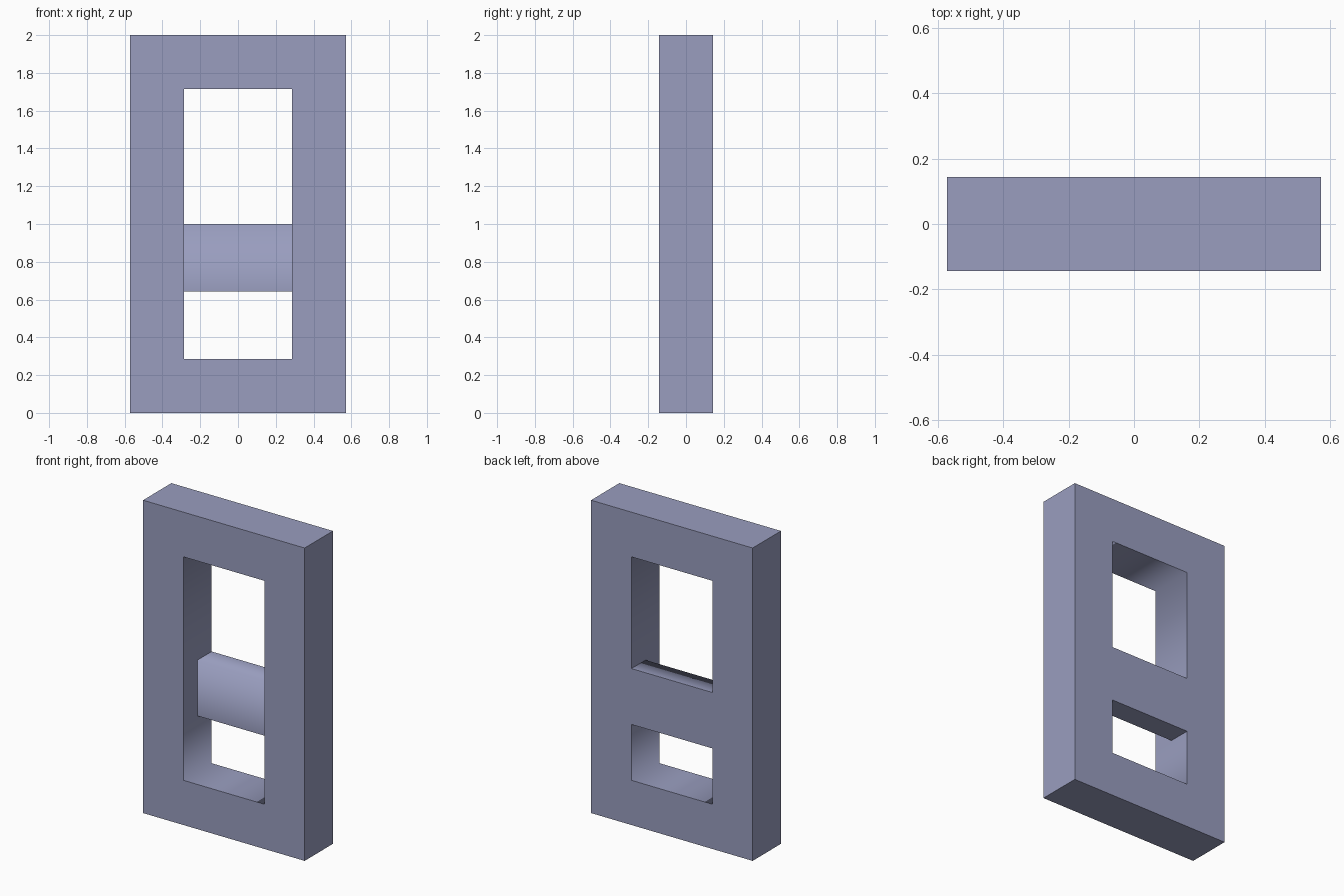
import bpy, bmesh

if "Cube" in bpy.data.objects:
    bpy.data.objects.remove(bpy.data.objects["Cube"])

U = 2 / 14                      # module: the frame is 8 x 2 x 14 modules
XS = [-4, -2, 2, 4]
YS = [-1, 0, 1]
ZS = [0, 2, 4.5, 7, 12, 14]

mat = bpy.data.materials.new("blue grey")
mat.diffuse_color = (0.32, 0.34, 0.52, 1)
mat.use_nodes = True
mat.node_tree.nodes["Principled BSDF"].inputs["Base Color"].default_value = mat.diffuse_color


def solid(i, j, k):
    """Outer frame, plus a half-depth cross bar flush with the back."""
    if not (0 <= i < 3 and 0 <= j < 2 and 0 <= k < 5):
        return False
    return i != 1 or k in (0, 4) or (k == 2 and j == 1)


# One continuous frame: keep only the faces between solid and empty cells
bm = bmesh.new()
axes = (XS, YS, ZS)
verts = {}


def vert(idx):
    if idx not in verts:
        verts[idx] = bm.verts.new([axes[a][idx[a]] * U for a in range(3)])
    return verts[idx]


for i in range(3):
    for j in range(2):
        for k in range(5):
            if not solid(i, j, k):
                continue
            for a in range(3):
                for side in (0, 1):
                    nb = [i, j, k]
                    nb[a] += 2 * side - 1
                    if solid(*nb):
                        continue
                    b, c = (a + 1) % 3, (a + 2) % 3
                    quad = []
                    for db, dc in ((0, 0), (1, 0), (1, 1), (0, 1)):
                        p = [i, j, k]
                        p[a] += side
                        p[b] += db
                        p[c] += dc
                        quad.append(vert(tuple(p)))
                    bm.faces.new(quad if side else quad[::-1])
bm.normal_update()

# Smooth window corners and top front of the bar; all other corners sharp
for f in bm.faces:
    f.smooth = True
for e in bm.edges:
    m = (e.verts[0].co + e.verts[1].co) / (2 * U)
    corner = abs(abs(m.x) - 2) < .01 and min(abs(m.z - 2), abs(m.z - 12)) < .01
    bar_top = abs(m.x) < .01 and abs(m.y) < .01 and abs(m.z - 7) < .01
    e.smooth = corner or bar_top or e.calc_face_angle(0) < 0.5

me = bpy.data.meshes.new("frame_with_crossbar")
bm.to_mesh(me)
bm.free()
me.materials.append(mat)
ob = bpy.data.objects.new("frame_with_crossbar", me)
bpy.context.collection.objects.link(ob)
